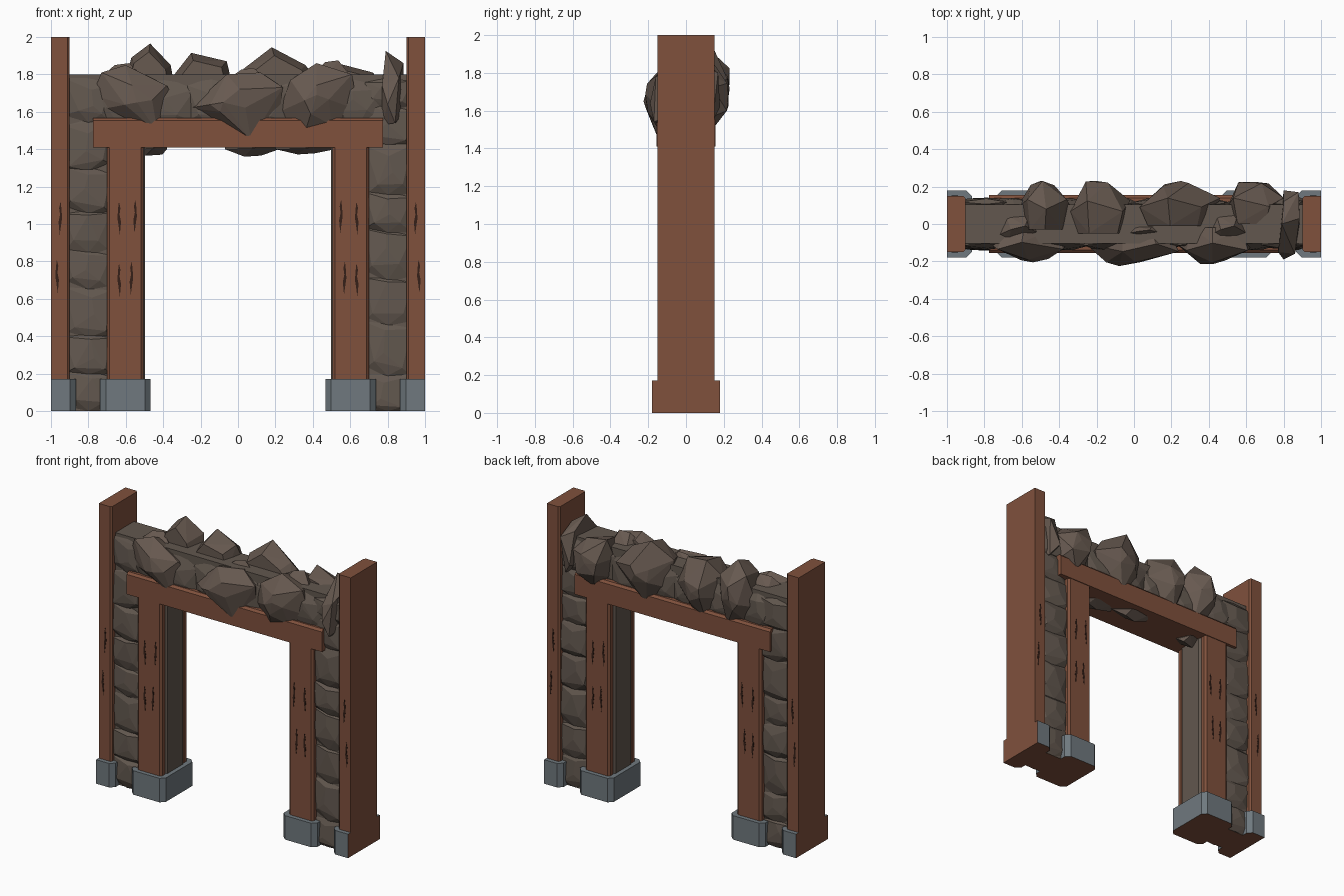
import bpy, bmesh, math, random
from mathutils import Vector

if "Cube" in bpy.data.objects:
    bpy.data.objects.remove(bpy.data.objects["Cube"])

random.seed(7)


def material(name, rgb):
    m = bpy.data.materials.new(name)
    m.diffuse_color = (*rgb, 1)
    m.use_nodes = True
    m.node_tree.nodes["Principled BSDF"].inputs["Base Color"].default_value = m.diffuse_color
    return m


WOOD = material("reddish wood", (0.215, 0.082, 0.046))
ROCK = material("brown rock", (0.135, 0.100, 0.080))
WALL = material("wall rock", (0.122, 0.096, 0.077))
STONE = material("blue grey footing", (0.160, 0.190, 0.210))
CRACK = material("dark crack", (0.035, 0.014, 0.009))


def finish(name, bm, *mats):
    bmesh.ops.recalc_face_normals(bm, faces=bm.faces)
    me = bpy.data.meshes.new(name)
    bm.to_mesh(me)
    bm.free()
    for m in mats:
        me.materials.append(m)
    ob = bpy.data.objects.new(name, me)
    bpy.context.collection.objects.link(ob)
    return ob


def prism(bm, pts, lo, hi, axis):
    """Extrude a 2D outline along z (axis 2) or y (axis 1)."""
    def place(p, h):
        return (p[0], p[1], h) if axis == 2 else (p[0], h, p[1])
    a = [bm.verts.new(place(p, lo)) for p in pts]
    b = [bm.verts.new(place(p, hi)) for p in pts]
    bm.faces.new(a)
    bm.faces.new(b[::-1])
    n = len(pts)
    for i in range(n):
        bm.faces.new((a[i], a[(i + 1) % n], b[(i + 1) % n], b[i]))


def chamfered(x0, x1, y0, y1, c, both=True):
    """Rectangle with cut corners on the x1 side, and on x0 too if both."""
    s = 1 if x1 > x0 else -1
    right = [(x1 - s * c, y0), (x1, y0 + c), (x1, y1 - c), (x1 - s * c, y1)]
    left = ([(x0 + s * c, y1), (x0, y1 - c), (x0, y0 + c), (x0 + s * c, y0)]
            if both else [(x0, y1), (x0, y0)])
    return right + left


def column(name, outline, z0, z1, *mats):
    bm = bmesh.new()
    prism(bm, outline, z0, z1, 2)
    return finish(name, bm, *mats)


def hull(name, pts, mat):
    bm = bmesh.new()
    for p in pts:
        bm.verts.new(p)
    res = bmesh.ops.convex_hull(bm, input=bm.verts)
    junk = {g for g in res["geom_interior"] + res["geom_unused"]
            if isinstance(g, bmesh.types.BMVert)}
    bmesh.ops.delete(bm, geom=list(junk), context='VERTS')
    bmesh.ops.dissolve_limit(bm, angle_limit=math.radians(4),
                             verts=bm.verts, edges=bm.edges)
    return finish(name, bm, mat)


def boulder(name, outline, y_in, y_out, peak, size=0.4, mat=ROCK):
    """Faceted rock: front outline that tapers to a small crest at y_out."""
    cx, cz = peak
    pts = []
    for i, (x, z) in enumerate(outline):
        mid = y_in + (y_out - y_in) * (0.62 if i % 2 else 0.42)
        pts.append((x, mid, z))
        pts.append((cx + (x - cx) * 0.8, y_in, cz + (z - cz) * 0.8))
        if i % 2 == 0:
            k = size * random.uniform(0.7, 1.2)
            y = y_out - (y_out - y_in) * random.uniform(0, 0.12)
            pts.append((cx + (x - cx) * k, y, cz + (z - cz) * k))
    pts.append((cx, y_out, cz))
    return hull(name, pts, mat)


for s, side in ((-1, "left"), (1, "right")):
    # Outer posts, open towards the neighbouring tile
    column(f"{side}_outer_post", chamfered(s, s * 0.9, -0.15, 0.15, 0.012, False),
           0.0, 2.0, WOOD)
    # Inner posts, one plank in front and one behind the rock core
    for t, face in ((-1, "front"), (1, "back")):
        y0, y1 = sorted((t * 0.15, t * 0.095))
        column(f"{side}_{face}_inner_post",
               chamfered(s * 0.70, s * 0.505, y0, y1, 0.014), 0.0, 1.43, WOOD)
    # Rock core of the leg
    core = [(s * 0.92, -0.11), (s * 0.52, -0.11), (s * 0.498, -0.09),
            (s * 0.498, 0.085), (s * 0.52, 0.11), (s * 0.92, 0.11)]
    ob = column(f"{side}_leg_core", core, 0.0, 1.5, WALL, WOOD)
    for f in ob.data.polygons:
        f.material_index = int(f.normal.z < -0.9)
    # Footings: cut faces underneath and at the tile edge are wood coloured
    for part, outline in (
            ("outer", chamfered(s, s * 0.867, -0.18, 0.18, 0.03, False)),
            ("inner", chamfered(s * 0.737, s * 0.468, -0.18, 0.18, 0.03))):
        ob = column(f"{side}_{part}_footing", outline, 0.0, 0.172, STONE, WOOD)
        for f in ob.data.polygons:
            cut = f.normal.z < -0.9 or abs(f.center.x) > 0.995
            f.material_index = int(cut)
    # Stones in the leg wall between the posts
    for t, face in ((-1, "front"), (1, "back")):
        z = 0.0
        n = 0
        while z < 1.7:
            h = random.uniform(0.19, 0.27)
            top = min(z + h, 1.78)
            tilt = random.uniform(-0.04, 0.04)
            lo = max(z - 0.02, 0.0)
            ring = [(s * 0.68, lo + max(tilt, 0)), (s * 0.80, lo),
                    (s * 0.93, lo + max(-tilt, 0)), (s * 0.93, top - 0.02 - tilt / 2),
                    (s * 0.79, top), (s * 0.68, top - 0.02 + tilt / 2)]
            boulder(f"{side}_{face}_wall_stone_{n}", ring, t * 0.08,
                    t * random.uniform(0.128, 0.145),
                    (s * random.uniform(0.76, 0.84),
                     (lo + top) / 2 + random.uniform(-0.04, 0.04)), 0.65, WALL)
            z += h
            n += 1

# Rock wall over the doorway
bm = bmesh.new()
prism(bm, [(-0.92, 1.45), (0.92, 1.45), (0.92, 1.8), (-0.92, 1.8)], -0.105, 0.105, 1)
finish("upper_wall", bm, WALL)

# Shallow stones along the upper wall
for t, face in ((-1, "front"), (1, "back")):
    for i in range(6):
        x = -0.62 + i * 0.25
        ring = [(x - 0.15, 1.55), (x, 1.5), (x + 0.15, 1.54),
                (x + 0.14, 1.72), (x - 0.02, 1.785), (x - 0.15, 1.74)]
        boulder(f"{face}_upper_stone_{i}", ring, t * 0.07, t * 0.14,
                (x + random.uniform(-0.05, 0.05), random.uniform(1.6, 1.68)), 0.5, WALL)

# Lintel with chamfered top edges
bm = bmesh.new()
for v in ((-0.155, 1.41), (0.155, 1.41), (0.155, 1.553), (0.14, 1.568),
          (-0.14, 1.568), (-0.155, 1.553)):
    bm.verts.new((-0.775, *v))
f = bm.faces.new(bm.verts)
ext = bmesh.ops.extrude_face_region(bm, geom=[f])
bmesh.ops.translate(bm, vec=(1.55, 0, 0),
                    verts=[g for g in ext["geom"] if isinstance(g, bmesh.types.BMVert)])
finish("lintel", bm, WOOD)

# Rocks poking out under the lintel
for i, (x0, x1, y0, y1, zb) in enumerate((
        (-0.53, -0.38, -0.05, 0.09, 1.365), (-0.07, 0.22, -0.02, 0.11, 1.36),
        (0.2, 0.52, -0.08, 0.06, 1.372))):
    xm, ym = (x0 + x1) / 2, (y0 + y1) / 2
    hull(f"underside_rock_{i}",
         [(x0, ym, 1.40), (xm, y0, 1.405), (x1, ym - 0.02, 1.40), (xm + 0.03, y1, 1.405),
          (xm - 0.04, ym, zb), (xm + 0.05, ym + 0.02, zb + 0.006),
          (xm, ym, 1.45), (x0, y1, 1.43), (x1, y0, 1.43)], ROCK)

# Big boulders on the front
boulder("front_left_boulder", [(-0.78, 1.69), (-0.73, 1.81), (-0.60, 1.85), (-0.38, 1.74),
        (-0.35, 1.68), (-0.43, 1.49), (-0.75, 1.61)], -0.02, -0.205, (-0.54, 1.65))
boulder("front_middle_boulder", [(-0.26, 1.62), (-0.06, 1.80), (0.12, 1.81), (0.24, 1.73),
        (0.22, 1.58), (0.07, 1.45), (-0.12, 1.53)], -0.02, -0.225, (-0.08, 1.65))
boulder("front_right_boulder", [(0.22, 1.60), (0.28, 1.77), (0.42, 1.86), (0.61, 1.80),
        (0.64, 1.61), (0.50, 1.53), (0.34, 1.43)], -0.02, -0.215, (0.42, 1.69))

# Big boulders on the back
boulder("back_left_boulder", [(-0.63, 1.66), (-0.57, 1.89), (-0.47, 1.965), (-0.36, 1.85),
        (-0.33, 1.68), (-0.42, 1.51), (-0.55, 1.53)], -0.03, 0.23, (-0.50, 1.74))
boulder("back_middle_boulder", [(-0.34, 1.80), (-0.25, 1.915), (-0.06, 1.87), (-0.02, 1.70),
        (-0.12, 1.48), (-0.24, 1.50), (-0.34, 1.65)], -0.05, 0.23, (-0.20, 1.71))
boulder("back_right_boulder", [(0.03, 1.83), (0.18, 1.945), (0.36, 1.85), (0.46, 1.72),
        (0.36, 1.54), (0.22, 1.49), (0.05, 1.62)], -0.01, 0.23, (0.25, 1.72))
boulder("back_far_right_boulder", [(0.50, 1.72), (0.53, 1.86), (0.72, 1.81), (0.80, 1.72),
        (0.76, 1.55), (0.63, 1.50), (0.52, 1.58)], 0.0, 0.225, (0.65, 1.69), 0.6)

# Crest rocks on top of the wall
for i, (x, y, w, d, top) in enumerate(((-0.62, -0.03, 0.13, 0.10, 1.86),
                                       (0.05, -0.04, 0.11, 0.04, 1.835),
                                       (0.50, -0.03, 0.12, 0.10, 1.875))):
    hull(f"crest_rock_{i}",
         [(x - w, y - d * 0.4, 1.77), (x - w * 0.4, y - d, 1.75), (x + w, y - d * 0.3, 1.77),
          (x + w * 0.5, y + d, 1.77), (x - w * 0.5, y + d * 0.8, 1.78),
          (x - w * 0.3, y, top - 0.01), (x + w * 0.3, y + d * 0.2, top)], ROCK)

# Tall thin rock beside the right post
hull("right_edge_rock",
     [(0.79, 0.00, 1.925), (0.885, 0.03, 1.86), (0.88, 0.17, 1.80), (0.80, 0.12, 1.84),
      (0.77, -0.15, 1.74), (0.86, -0.16, 1.78), (0.80, -0.19, 1.64), (0.84, -0.17, 1.54),
      (0.77, -0.10, 1.53), (0.89, -0.05, 1.60), (0.80, 0.18, 1.62), (0.86, 0.14, 1.54)], ROCK)

# Painted cracks in the posts, front and back
CRACK_SHAPE = [(-0.2, -0.09), (0.3, -0.03), (0.6, 0.0), (0.4, 0.05), (0.1, 0.09),
               (-0.4, 0.055), (-0.1, 0.02), (-0.6, -0.02)]
for t, face in ((-1, "front"), (1, "back")):
    bm = bmesh.new()
    for s in (-1, 1):
        for x, z, flip in ((0.95, 1.03, 1), (0.967, 0.72, -1), (0.55, 1.04, 1),
                           (0.635, 1.03, -1), (0.57, 0.71, 1), (0.635, 0.70, -1)):
            shape = [(s * x + 0.016 * flip * u, z + v) for u, v in CRACK_SHAPE]
            prism(bm, shape, t * 0.148, t * 0.152, 1)
    finish(f"{face}_post_cracks", bm, CRACK)
